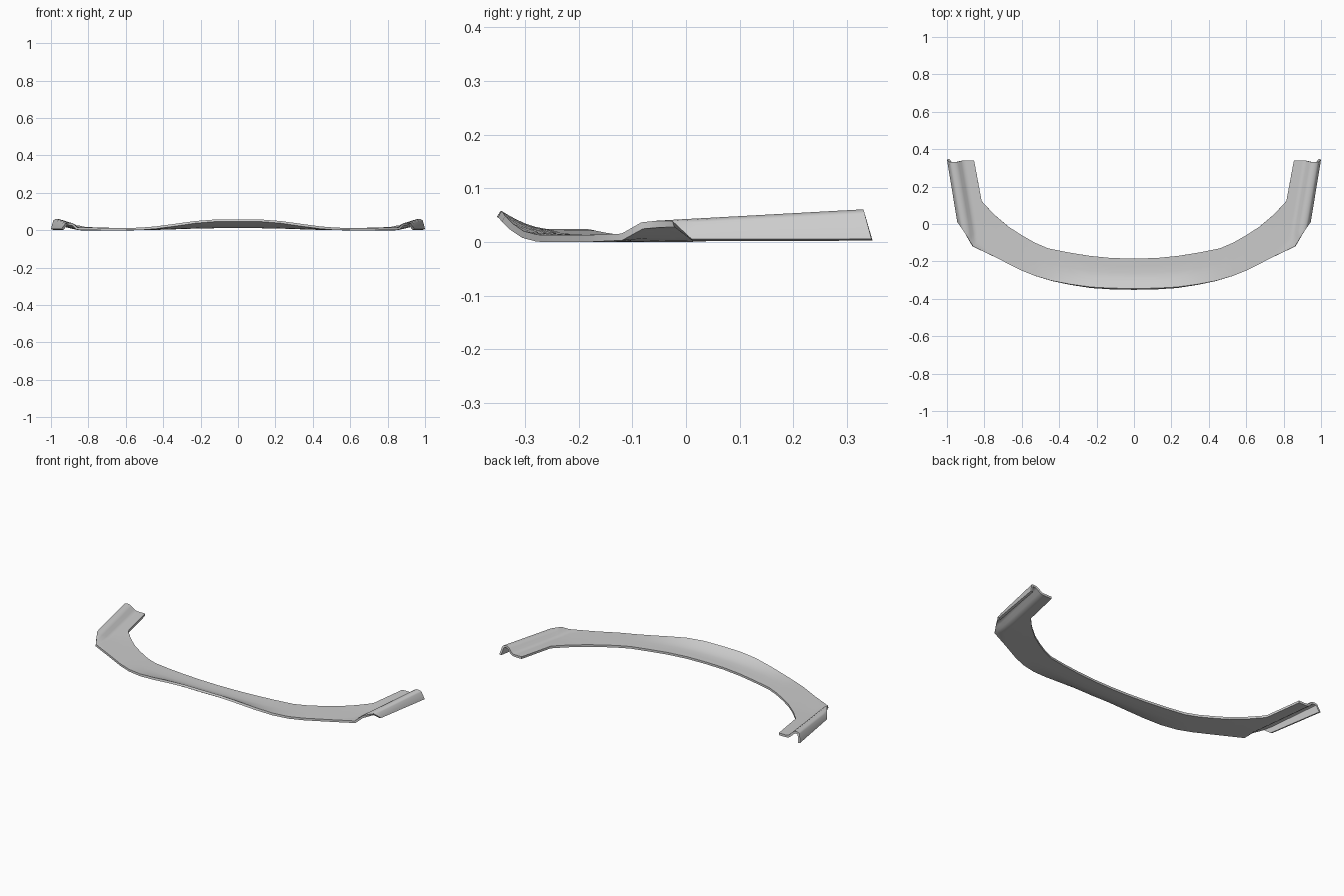
import bpy, bmesh
from mathutils import Vector

if "Cube" in bpy.data.objects:
    bpy.data.objects.remove(bpy.data.objects["Cube"])

# Stations of the right half, centre to rear: outer edge xy, inner edge xy
STATIONS = [
    (0, -.345, 0, -.185), (.12, -.343, .12, -.182), (.23, -.337, .24, -.17),
    (.34, -.322, .35, -.152), (.44, -.303, .46, -.13), (.53, -.277, .53, -.10),
    (.61, -.245, .60, -.06), (.73, -.183, .67, -.015), (.86, -.12, .73, .035),
    (.883, -.083, .76, .063), (.90, -.055, .78, .085), (.92, -.025, .80, .105),
    (.945, .01, .815, .125), (1, .345, .855, .345)]
# Raised rib section: distance in from the side wall, relative height
RIB = [(0, -.4), (.012, .75), (.02, .92), (.032, 1), (.048, .93),
       (.06, .7), (.075, .25), (.086, .05), (.098, 0)]
PLATE = [.08, .17, .27, .38, .52, .75, 1]


def smooth(t):
    t = min(1, max(0, t))
    return t * t * (3 - 2 * t)


def wall_distance(x, y):
    return .945 + .055 * (y - .01) / .335 - x


def height(x, y, s):
    z = .019 + .013 * max(0, y) / .345
    # upturned centre lip
    lift = smooth((.56 - x) / .46)
    z += lift * (.011 + .034 * max(0, 1 - s / .55) ** 1.7)
    # side rib
    d = wall_distance(x, y)
    if d <= 1e-5:
        return .012
    for (a, ha), (b, hb) in zip(RIB, RIB[1:]):
        if a <= d <= b:
            h = ha + (hb - ha) * (d - a) / (b - a)
            ridge = .044 + .022 * (y + .09) / .42
            return z + h * (ridge - z) * smooth((y + .135) / .055)
    return z


bm = bmesh.new()
rows = []
for i, (ox, oy, ix, iy) in enumerate(STATIONS):
    d0, d1 = wall_distance(ox, oy), wall_distance(ix, iy)
    params = [max(0, (d - d0) / (d1 - d0)) if d > d0 and d1 > d0 and x_ok else 0
              for x_ok in [ox > .8] for d, _ in RIB]
    last = params[-1]
    params += [last + (1 - last) * f for f in PLATE]
    row = []
    for s in params:
        x, y = ox + (ix - ox) * s, oy + (iy - oy) * s
        z = height(x, y, s)
        if i == len(STATIONS) - 1:      # slanted rear end
            y -= (z - .012) * .27
        row.append(bm.verts.new((x, y, z)))
    rows.append(row)
for r, q in zip(rows, rows[1:]):
    for j in range(len(r) - 1):
        bm.faces.new((r[j], q[j], q[j + 1], r[j + 1]))
bmesh.ops.remove_doubles(bm, verts=bm.verts[:], dist=1e-5)
bm.normal_update()
if sum(f.normal.z * f.calc_area() for f in bm.faces) < 0:
    bmesh.ops.reverse_faces(bm, faces=bm.faces[:])

mesh = bpy.data.meshes.new("front_lip")
bm.to_mesh(mesh)
bm.free()
lip = bpy.data.objects.new("front_lip", mesh)
bpy.context.collection.objects.link(lip)

# Mirror to the left side, then give the sheet its thickness
mirror = lip.modifiers.new("mirror", 'MIRROR')
mirror.use_clip = True
solid = lip.modifiers.new("thickness", 'SOLIDIFY')
solid.thickness = .013
solid.offset = -1
bpy.context.view_layer.objects.active = lip
lip.select_set(True)
for name in ("mirror", "thickness"):
    bpy.ops.object.modifier_apply(modifier=name)
low = min(v.co.z for v in lip.data.vertices)
for v in lip.data.vertices:
    v.co.z -= low
bpy.ops.object.shade_smooth_by_angle(angle=.7)
